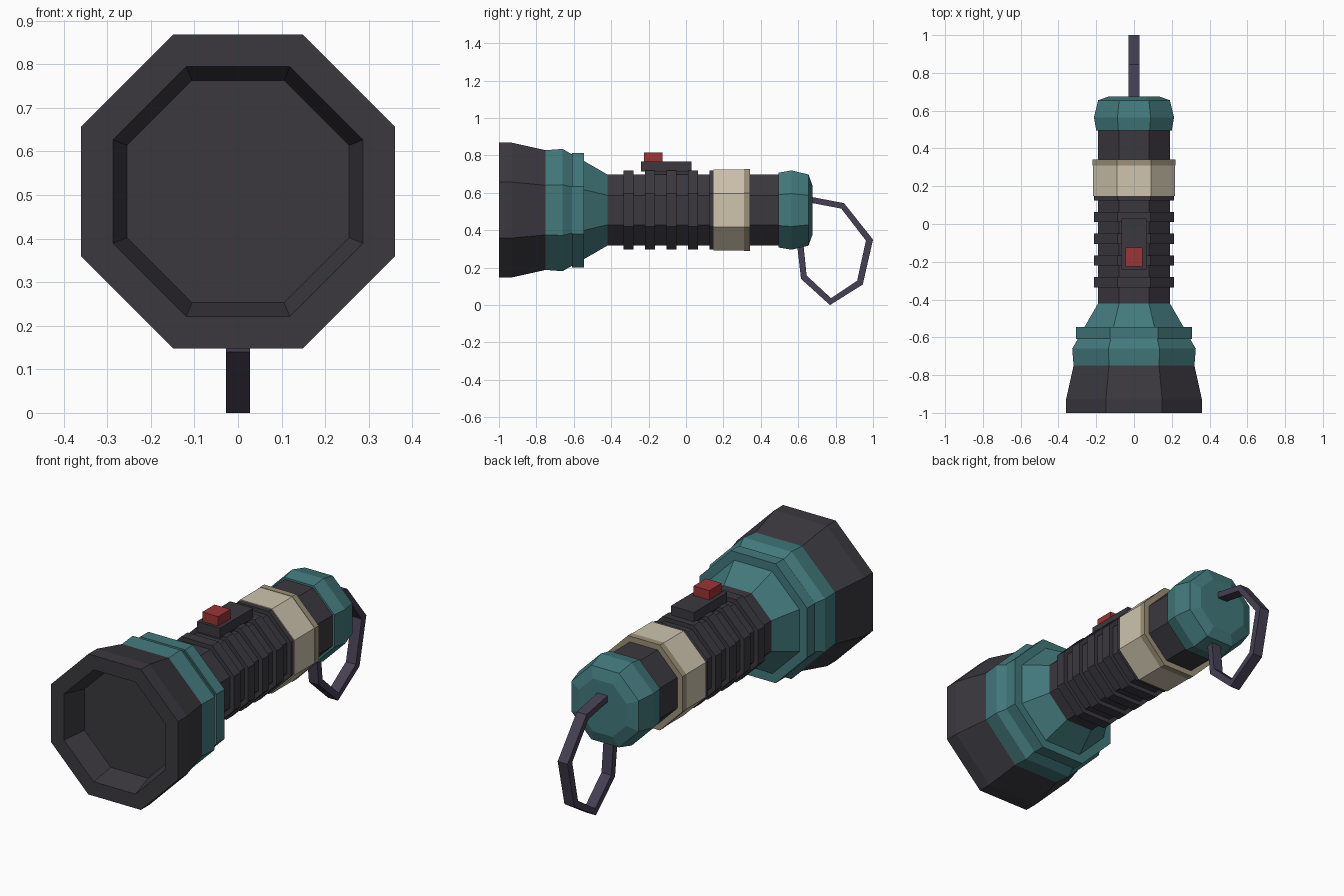
import bpy, bmesh, math

if "Cube" in bpy.data.objects:
    bpy.data.objects.remove(bpy.data.objects["Cube"])

AXIS_Z = 0.508
SIDES = 8


def material(name, r, g, b):
    m = bpy.data.materials.new(name)
    m.use_nodes = True
    m.diffuse_color = (r, g, b, 1)
    m.node_tree.nodes["Principled BSDF"].inputs["Base Color"].default_value = (r, g, b, 1)
    return m


GREY = material("dark grey", 0.043, 0.040, 0.048)
TEAL = material("teal", 0.055, 0.19, 0.20)
BEIGE = material("beige", 0.62, 0.55, 0.42)
TAN = material("dark tan", 0.33, 0.28, 0.19)
RED = material("red", 0.33, 0.035, 0.035)
PURPLE = material("dusky purple", 0.060, 0.050, 0.085)


def finish(name, bm, mat):
    bmesh.ops.recalc_face_normals(bm, faces=bm.faces)
    mesh = bpy.data.meshes.new(name)
    bm.to_mesh(mesh)
    bm.free()
    mesh.materials.append(mat)
    ob = bpy.data.objects.new(name, mesh)
    bpy.context.collection.objects.link(ob)
    return ob


def barrel(name, mat, profile):
    """Octagonal solid along y from (y, half width) pairs, capped at both ends."""
    bm = bmesh.new()
    rings = []
    for y, half in profile:
        r = half / math.cos(math.pi / SIDES)
        angles = [(i + 0.5) * math.tau / SIDES for i in range(SIDES)]
        rings.append([bm.verts.new((r * math.cos(a), y, AXIS_Z + r * math.sin(a))) for a in angles])
    for a, b in zip(rings, rings[1:]):
        for i in range(SIDES):
            j = (i + 1) % SIDES
            bm.faces.new((a[i], a[j], b[j], b[i]))
    bm.faces.new(rings[0])
    bm.faces.new(rings[-1])
    return finish(name, bm, mat)


def box(name, mat, half_x, y0, y1, z0, z1):
    bm = bmesh.new()
    bmesh.ops.create_cube(bm, size=1)
    for v in bm.verts:
        v.co = (v.co.x * 2 * half_x, y0 + (v.co.y + 0.5) * (y1 - y0), z0 + (v.co.z + 0.5) * (z1 - z0))
    return finish(name, bm, mat)


# Head with recessed lens
barrel("head_bezel", GREY, [(-0.88, 0.255), (-1.0, 0.287), (-1.0, 0.36), (-0.93, 0.36), (-0.75, 0.32)])

# Neck: shoulder, raised collar and cone
barrel("neck", TEAL, [(-0.75, 0.32), (-0.66, 0.327), (-0.61, 0.298), (-0.61, 0.306),
                      (-0.545, 0.306), (-0.545, 0.262), (-0.42, 0.19)])

# Handle and grip ribs
barrel("handle", GREY, [(-0.43, 0.19), (0.52, 0.19)])
for i in range(5):
    y = -0.308 + i * 0.115
    barrel(f"grip_rib_{i + 1}", GREY, [(y - 0.027, 0.212), (y + 0.027, 0.212)])

# Band with darker rear lip
barrel("band", BEIGE, [(0.147, 0.217), (0.315, 0.217)])
barrel("band_lip", TAN, [(0.31, 0.219), (0.342, 0.219)])

# Tail cap
barrel("tail_cap", TEAL, [(0.495, 0.2), (0.565, 0.212), (0.655, 0.19), (0.675, 0.135)])

# Switch
box("switch_plate", GREY, 0.065, -0.24, 0.03, 0.715, 0.767)
box("switch_foot", GREY, 0.05, -0.22, 0.01, 0.69, 0.72)
box("switch_button", RED, 0.045, -0.225, -0.125, 0.76, 0.815)

# Hanging loop, closed inside the tail cap
outer = [(0.62, 0.588), (0.845, 0.545), (1.0, 0.35), (0.945, 0.11), (0.77, 0.0), (0.615, 0.14), (0.585, 0.4)]
inner = [(0.64, 0.552), (0.83, 0.516), (0.962, 0.345), (0.915, 0.13), (0.775, 0.037), (0.645, 0.158), (0.62, 0.4)]
bm = bmesh.new()
loops = []
for pts, x in ((outer, -0.028), (outer, 0.028), (inner, 0.028), (inner, -0.028)):
    loops.append([bm.verts.new((x, y, z)) for y, z in pts])
for k in range(4):
    a, b = loops[k], loops[(k + 1) % 4]
    for i in range(len(a)):
        j = (i + 1) % len(a)
        bm.faces.new((a[i], a[j], b[j], b[i]))
finish("hanging_loop", bm, PURPLE)
